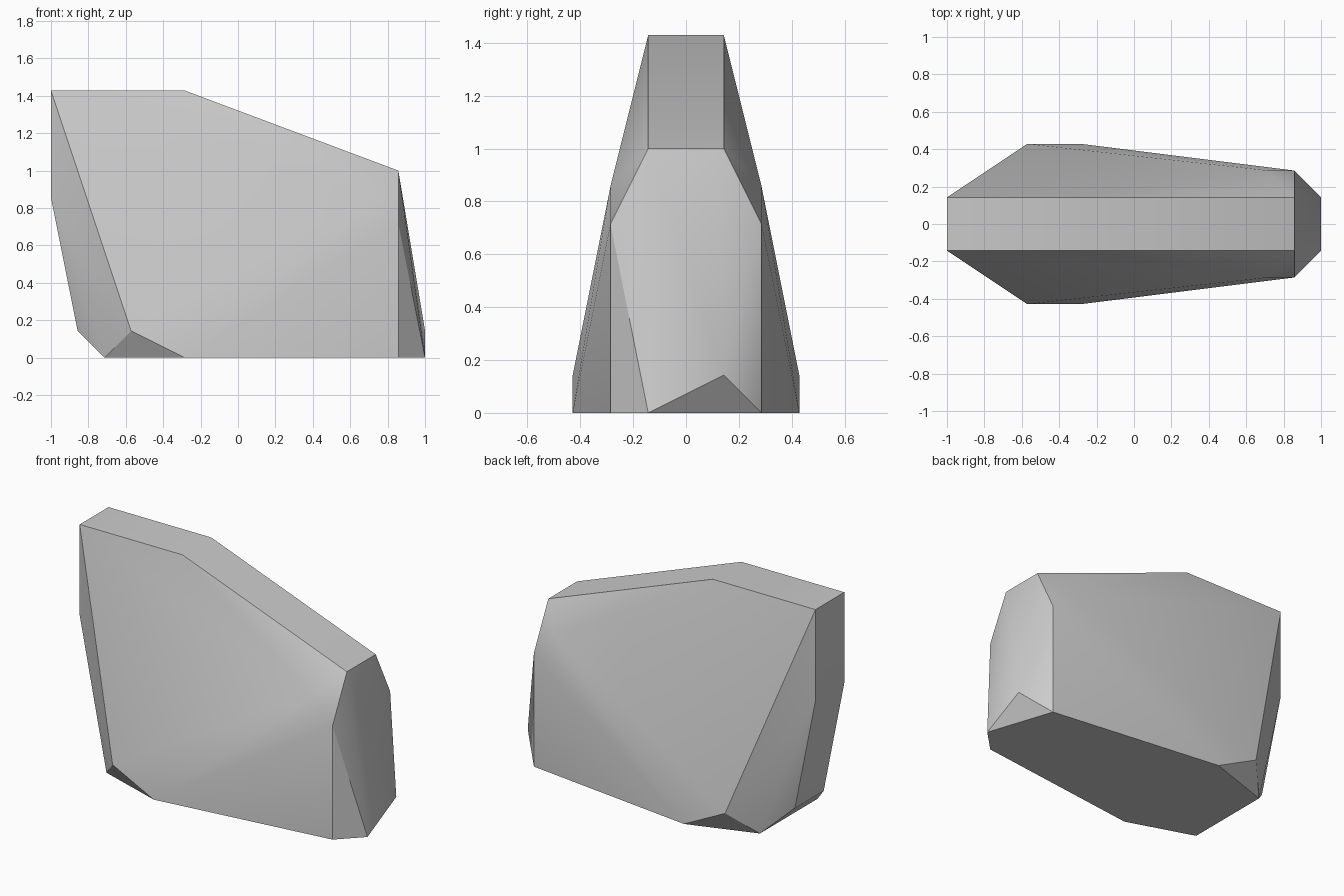
import bpy
import bmesh
import math

cube = bpy.data.objects.get("Cube")
if cube:
    bpy.data.objects.remove(cube, do_unlink=True)

UNIT = 1 / 7  # corners of the rock sit on a coarse grid

# One flat colour
stone = bpy.data.materials.new("stone_grey")
stone.use_nodes = True
grey = (0.6, 0.6, 0.6, 1)
stone.diffuse_color = grey
bsdf = next(n for n in stone.node_tree.nodes if n.type == "BSDF_PRINCIPLED")
bsdf.inputs["Base Color"].default_value = grey
bsdf.inputs["Roughness"].default_value = 0.8

# Corners shared by the front and back halves
mirrored = [
    (-7, 1, 10), (-2, 1, 10), (6, 1, 7),   # top ridge
    (5, 2, 6), (6, 2, 5), (6, 2, 0),       # blunt left end
    (-7, 1, 6), (-6, 1, 1), (-5, 2, 0),    # narrow right end
    (-4, 3, 1), (-2, 3, 0),                # wide foot
]
corners = [(x, y * side, z) for x, y, z in mirrored for side in (1, -1)]
corners += [(7, -1, 0), (7, 1, 1)]         # uneven toe

# Wrap the corners in a convex boulder
bm = bmesh.new()
for corner in corners:
    bm.verts.new([c * UNIT for c in corner])
bmesh.ops.convex_hull(bm, input=bm.verts[:])
bmesh.ops.dissolve_limit(bm, angle_limit=math.radians(0.3),
                         verts=bm.verts[:], edges=bm.edges[:])
bmesh.ops.recalc_face_normals(bm, faces=bm.faces[:])

mesh = bpy.data.meshes.new("boulder")
bm.to_mesh(mesh)
bm.free()
mesh.materials.append(stone)
boulder = bpy.data.objects.new("boulder", mesh)
bpy.context.collection.objects.link(boulder)

# Soften the shallow creases, keep the strong ones crisp
bpy.ops.object.select_all(action="DESELECT")
boulder.select_set(True)
bpy.context.view_layer.objects.active = boulder
bpy.ops.object.shade_smooth_by_angle(angle=math.radians(30))
